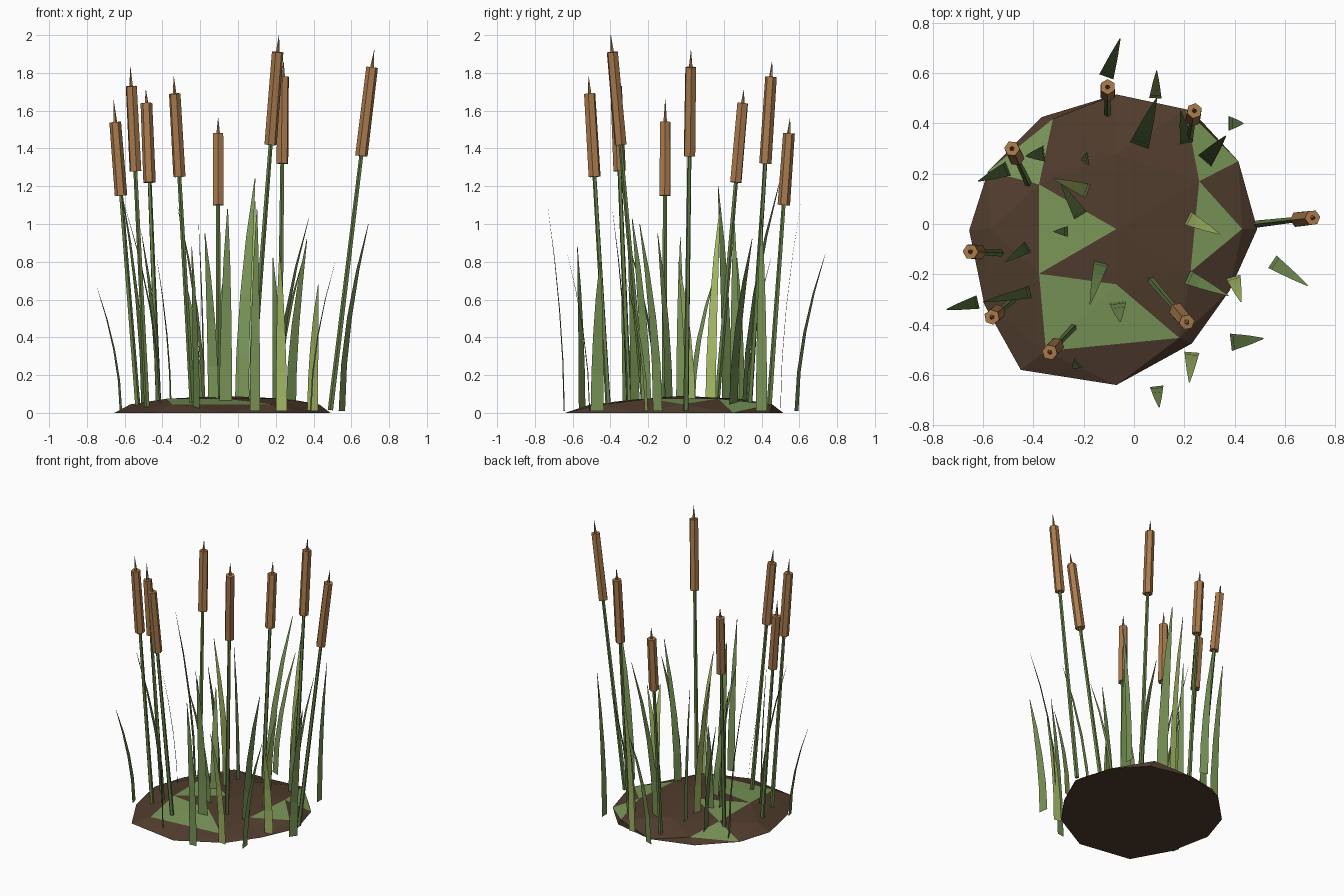
import bpy, bmesh, math
from mathutils import Vector


def material(name, rgb):
    m = bpy.data.materials.new(name)
    lin = [((c / 255 + 0.055) / 1.055) ** 2.4 for c in rgb]
    m.diffuse_color = (*lin, 1)
    return m


SOIL = material("soil brown", (80, 60, 45))
MOSS = material("leaf green", (122, 150, 88))
LIGHT = material("light green", (165, 186, 102))
DARK = material("deep green", (98, 122, 68))
STEM = material("stem green", (104, 129, 72))
HEAD = material("cattail brown", (170, 123, 77))


def finish(name, bm, *mats):
    me = bpy.data.meshes.new(name)
    bm.to_mesh(me)
    bm.free()
    for m in mats:
        me.materials.append(m)
    ob = bpy.data.objects.new(name, me)
    bpy.context.collection.objects.link(ob)
    return ob


# Mound: centre, six inner points, six middle points, twelve rim points
def mound():
    bm = bmesh.new()
    cx, cy = -0.07, -0.02

    def pt(deg, r, z):
        a = math.radians(deg)
        return bm.verts.new((cx + r * math.cos(a), cy + r * math.sin(a), z))

    centre = bm.verts.new((cx, cy, 0.09))
    inner = [pt(30 + 60 * k, r, 0.075) for k, r in enumerate((0.38, 0.30, 0.355, 0.355, 0.22, 0.34))]
    mid = [pt(60 * k, r, 0.045) for k, r in enumerate((0.50, 0.55, 0.505, 0.50, 0.56, 0.50))]
    rim_xy = [(0.49, -0.02), (0.415, 0.25), (0.235, 0.445), (-0.07, 0.515), (-0.367, 0.425),
              (-0.58, 0.21), (-0.655, -0.025), (-0.595, -0.32), (-0.45, -0.58),
              (-0.07, -0.64), (0.23, -0.475), (0.38, -0.265)]
    rim = [bm.verts.new((x, y, 0)) for x, y in rim_xy]

    def tri(a, b, c, green=False):
        bm.faces.new((a, b, c)).material_index = int(green)

    # Grassy patches are the green triangles
    for k in range(6):
        n = (k + 1) % 6
        o = 2 * k
        tri(centre, inner[k], inner[n], k == 2)
        tri(inner[k], mid[n], inner[n], k in (3, 5))
        if k == 4:
            tri(inner[k], mid[k], mid[n], True)
            tri(mid[k], rim[o + 1], mid[n])
        else:
            tri(inner[k], mid[k], rim[o + 1], k == 2)
            tri(inner[k], rim[o + 1], mid[n], k == 0)
        tri(mid[k], rim[o], rim[o + 1])
        tri(mid[n], rim[o + 1], rim[(o + 2) % 12])
    bm.faces.new(rim[::-1])
    bmesh.ops.recalc_face_normals(bm, faces=bm.faces)
    finish("mound", bm, SOIL, MOSS)


# Tapered round rod between two points
def rod(name, p, q, r1, r2, sides, mat):
    p, q = Vector(p), Vector(q)
    bm = bmesh.new()
    bmesh.ops.create_cone(bm, cap_ends=True, segments=sides, radius1=r1, radius2=r2, depth=(q - p).length)
    rot = (q - p).to_track_quat('Z', 'Y').to_matrix().to_4x4()
    rot.translation = (p + q) / 2
    bmesh.ops.transform(bm, matrix=rot, verts=bm.verts)
    finish(name, bm, mat)


# Cattail: straight stem, fat head and thin spike along one line
def cattail(i, bx, by, tx, ty, z_low, z_top, z_tip):
    base, top = Vector((bx, by, 0.015)), Vector((tx, ty, z_top))

    def at(z):
        return base.lerp(top, (z - base.z) / (top.z - base.z))

    rod(f"stem_{i}", base, at(z_low + 0.02), 0.015, 0.011, 5, STEM)
    rod(f"head_{i}", at(z_low), top, 0.033, 0.031, 6, HEAD)
    rod(f"spike_{i}", top, at(z_tip), 0.010, 0.001, 5, HEAD)


# Leaf blade: flat strip, bending outward towards a pointed tip
def blade(name, bx, by, tx, ty, h, w, mat):
    bm = bmesh.new()
    lean = Vector((tx - bx, ty - by, 0))
    side = Vector((-lean.y, lean.x, 0)).normalized()
    rows = []
    for t, k in ((0, 1), (0.25, 0.92), (0.5, 0.76), (0.75, 0.5), (1, 0.06)):
        c = Vector((bx, by, 0.01 + (h - 0.01) * t)) + lean * t ** 1.8
        rows.append([bm.verts.new(c + side * s * w * k / 2) for s in (-1, 1)])
    for a, b in zip(rows, rows[1:]):
        bm.faces.new((a[0], a[1], b[1], b[0]))
    finish(name, bm, mat)


mound()

cattails = [
    (-0.53, -0.115, -0.65, -0.11, 1.15, 1.54, 1.66),
    (-0.48, -0.30, -0.565, -0.37, 1.28, 1.73, 1.83),
    (-0.42, 0.16, -0.485, 0.30, 1.22, 1.64, 1.71),
    (-0.24, -0.41, -0.335, -0.51, 1.25, 1.69, 1.78),
    (-0.105, 0.44, -0.105, 0.545, 1.10, 1.48, 1.56),
    (0.065, -0.22, 0.21, -0.39, 1.42, 1.91, 2.0),
    (0.22, 0.335, 0.24, 0.45, 1.32, 1.78, 1.86),
    (0.49, 0.0, 0.71, 0.025, 1.36, 1.83, 1.92),
]
for i, c in enumerate(cattails, 1):
    cattail(i, *c)

# Blades: base x, y, tip x, y, height, width
light = [
    (0.21, 0.025, 0.34, -0.04, 0.80, 0.06),
    (0.395, -0.21, 0.425, -0.31, 0.68, 0.06),
    (0.23, -0.51, 0.22, -0.63, 0.85, 0.06),
    (0.085, 0.50, 0.09, 0.61, 1.12, 0.05),
    (-0.18, 0.13, -0.32, 0.18, 1.09, 0.06),
]
leafy = [
    (0.02, 0.31, 0.09, 0.50, 1.24, 0.08),
    (0.375, 0.40, 0.435, 0.40, 1.03, 0.06),
    (0.21, -0.21, 0.375, -0.285, 1.03, 0.06),
    (0.385, -0.47, 0.515, -0.455, 0.80, 0.07),
    (0.09, -0.645, 0.10, -0.73, 1.08, 0.055),
    (-0.065, -0.31, -0.055, -0.39, 1.08, 0.07),
    (-0.13, -0.15, -0.175, -0.32, 0.95, 0.06),
    (-0.18, 0.26, -0.21, 0.255, 1.03, 0.055),
    (-0.26, -0.03, -0.32, -0.03, 0.93, 0.045),
    (-0.21, 0.03, -0.29, 0.16, 0.75, 0.06),
    (0.55, -0.15, 0.69, -0.245, 1.0, 0.06),
    (-0.11, 0.585, -0.055, 0.737, 0.84, 0.06),
]
dark = [
    (0.28, 0.25, 0.365, 0.35, 0.92, 0.07),
    (0.21, 0.32, 0.185, 0.45, 0.82, 0.055),
    (-0.22, -0.55, -0.245, -0.575, 0.88, 0.05),
    (-0.355, 0.28, -0.43, 0.27, 0.82, 0.065),
    (-0.50, 0.22, -0.62, 0.17, 1.20, 0.06),
    (-0.42, -0.09, -0.51, -0.15, 0.95, 0.05),
    (-0.41, -0.27, -0.60, -0.31, 1.10, 0.05),
    (-0.62, -0.31, -0.745, -0.34, 0.66, 0.055),
]
for label, mat, rows in (("light", LIGHT, light), ("leafy", MOSS, leafy), ("deep", DARK, dark)):
    for i, b in enumerate(rows, 1):
        blade(f"{label}_blade_{i}", *b, mat)
